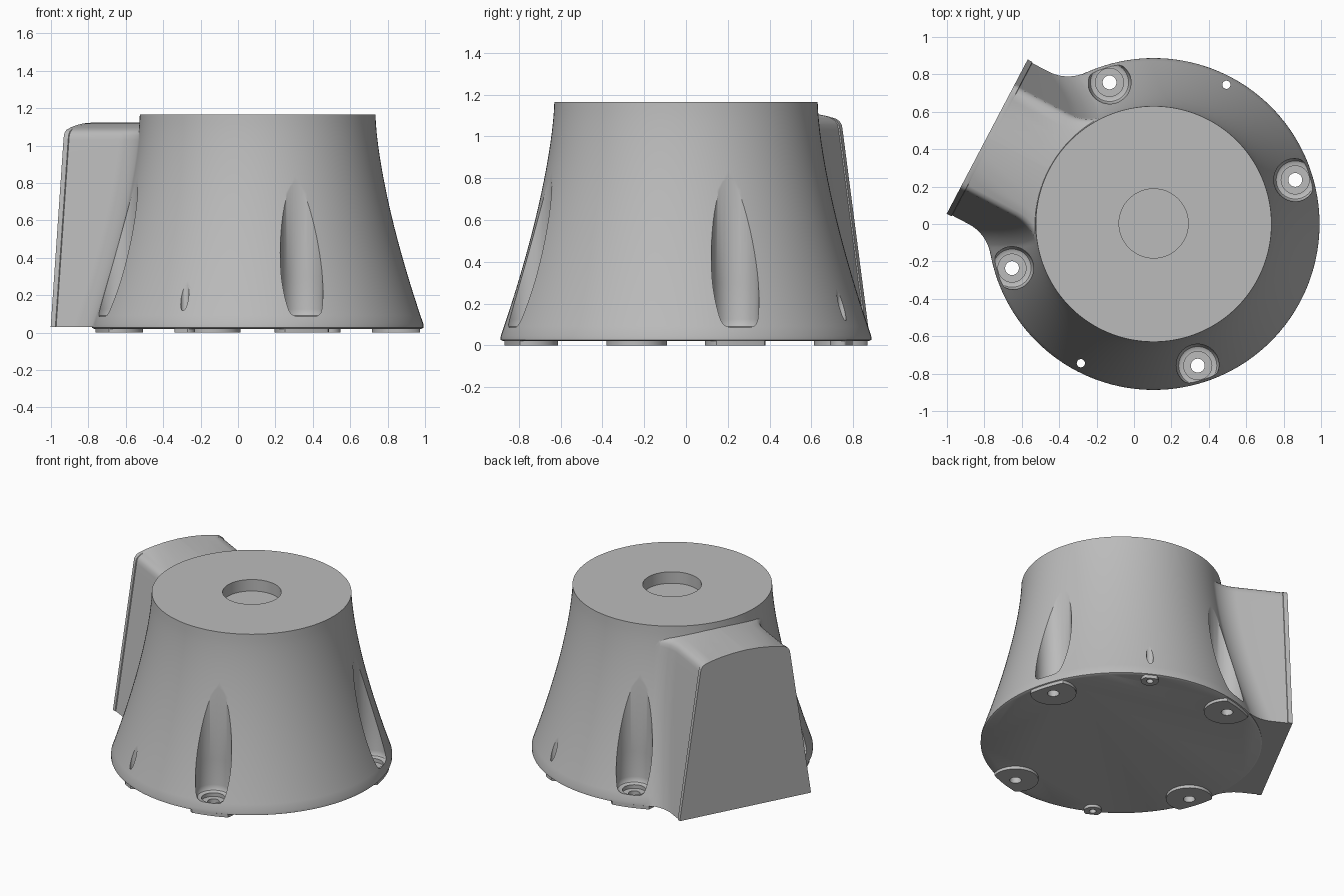
import bpy, bmesh
from math import sin, cos, tau, radians, sqrt, atan2, hypot, pi
from mathutils import Matrix

cube = bpy.data.objects.get("Cube")
if cube:
    bpy.data.objects.remove(cube, do_unlink=True)

CX, TOP, BASE = 0.105, 1.165, 0.02
SCREW_ANGLES = [radians(17.3 + 90 * i) for i in range(4)]
PIN_ANGLES = [radians(62.4), radians(242.4)]
SCREW_R, PIN_R = 0.793, 0.84
DUCT_ANGLE = radians(152.3)

grey = bpy.data.materials.new("warm grey plastic")
grey.use_nodes = True
grey.diffuse_color = (0.5, 0.5, 0.5, 1)
grey.node_tree.nodes["Principled BSDF"].inputs["Base Color"].default_value = (0.5, 0.5, 0.5, 1)


def loft(name, rings, matrix):
    """Closed solid skinned through equal-length rings of points."""
    bm = bmesh.new()
    rows = [[bm.verts.new(p) for p in ring] for ring in rings]
    n = len(rows[0])
    for a, b in zip(rows, rows[1:]):
        for i in range(n):
            j = (i + 1) % n
            bm.faces.new((a[i], a[j], b[j], b[i]))
    bm.faces.new(rows[0][::-1])
    bm.faces.new(rows[-1])
    bmesh.ops.recalc_face_normals(bm, faces=bm.faces)
    bm.transform(matrix)
    mesh = bpy.data.meshes.new(name)
    bm.to_mesh(mesh)
    bm.free()
    mesh.materials.append(grey)
    obj = bpy.data.objects.new(name, mesh)
    bpy.context.collection.objects.link(obj)
    return obj


def lathe(name, profile, x, y, seg):
    rings = [[(r * cos(tau * i / seg), r * sin(tau * i / seg), z) for i in range(seg)]
             for r, z in profile]
    return loft(name, rings, Matrix.Translation((x, y, 0)))


def polar(radius, angle):
    return CX + radius * cos(angle), radius * sin(angle)


def combine(target, tool, operation):
    mod = target.modifiers.new(operation.lower(), "BOOLEAN")
    mod.operation, mod.solver, mod.object = operation, "EXACT", tool
    bpy.context.view_layer.objects.active = target
    bpy.ops.object.modifier_apply(modifier=mod.name)
    bpy.data.objects.remove(tool, do_unlink=True)


def body_radius(z):
    t = min(max((z - BASE) / (TOP - BASE), 0), 1)
    return 0.63 + 0.265 * (1 - t) ** 1.5


# Flared round body with a softened lower edge
levels = [0.045 + (TOP - 0.045) * i / 24 for i in range(25)]
housing = lathe("housing", [(0.875, BASE), (0.887, 0.026)] + [(body_radius(z), z) for z in levels],
                CX, 0, 144)


# Side duct: sides sweep into the body through a tangent fillet, thin lip at the face
def duct_ring(z, w, squeeze=1.0, drop=0.0):
    r, fil = body_radius(z) - 0.004, 0.225
    uc, vc = sqrt((r + fil) ** 2 - (w + fil) ** 2), w + fil
    end = atan2(-vc, -uc)
    side = []
    for i in range(13):
        a = end + (-pi / 2 - end) * i / 12
        side.append((uc + fil * cos(a), vc + fil * sin(a)))
    side += [(0.975, w), (0.977, w + 0.006), (1.005, w + 0.006)]
    half = [(u, v * squeeze, z + drop) for u, v in side]
    return half + [(u, -v, h) for u, v, h in reversed(half)]


z_low, z_high = 0.03, 1.03
rings = []
for i in range(17):
    t = i / 16
    rings.append(duct_ring(z_low + (z_high - z_low) * t, 0.46 - 0.147 * t))
crown = [(0.985, 0.025), (0.945, 0.043), (0.89, 0.054), (0.75, 0.066),
         (0.55, 0.078), (0.3, 0.088), (0.012, 0.092)]
rings += [duct_ring(z_high, 0.313, s, d) for s, d in crown]
duct = loft("duct", rings, Matrix.Translation((CX, 0, 0)) @ Matrix.Rotation(DUCT_ANGLE, 4, "Z"))
combine(housing, duct, "UNION")


# Thin feet under every hole, trimmed to the body outline
def foot(name, radius, place, angle):
    outline = []
    for i in range(48):
        x = place * cos(angle) + radius * cos(tau * i / 48)
        y = place * sin(angle) + radius * sin(tau * i / 48)
        k = min(1, 0.88 / hypot(x, y))
        outline.append((x * k, y * k))
    return loft(name, [[(x, y, z) for x, y in outline] for z in (0, 0.035)],
                Matrix.Translation((CX, 0, 0)))


for a in SCREW_ANGLES:
    combine(housing, foot("screw_foot", 0.145, SCREW_R, a), "UNION")
for a in PIN_ANGLES:
    combine(housing, foot("pin_foot", 0.055, PIN_R, a), "UNION")

# Screw pockets with counterbore and through hole
pocket = [(0.037, -0.1), (0.037, 0.06), (0.075, 0.06), (0.075, 0.085), (0.09, 0.085),
          (0.102, 0.091), (0.109, 0.103), (0.112, 0.125), (0.115, 0.3), (0.115, 1.3)]
for a in SCREW_ANGLES:
    combine(housing, lathe("pocket_cutter", pocket, *polar(SCREW_R, a), 48), "DIFFERENCE")

# Small pin holes
for a in PIN_ANGLES:
    combine(housing, lathe("pin_cutter", [(0.022, -0.1), (0.022, 1.3)], *polar(PIN_R, a), 24),
            "DIFFERENCE")

# Shallow round recess in the top
combine(housing, lathe("recess_cutter", [(0.185, TOP - 0.08), (0.185, 1.3)], CX, 0.003, 64),
        "DIFFERENCE")

# Smooth shading with crisp edges
bpy.ops.object.select_all(action="DESELECT")
housing.select_set(True)
bpy.context.view_layer.objects.active = housing
bpy.ops.object.shade_smooth_by_angle(angle=radians(30))
